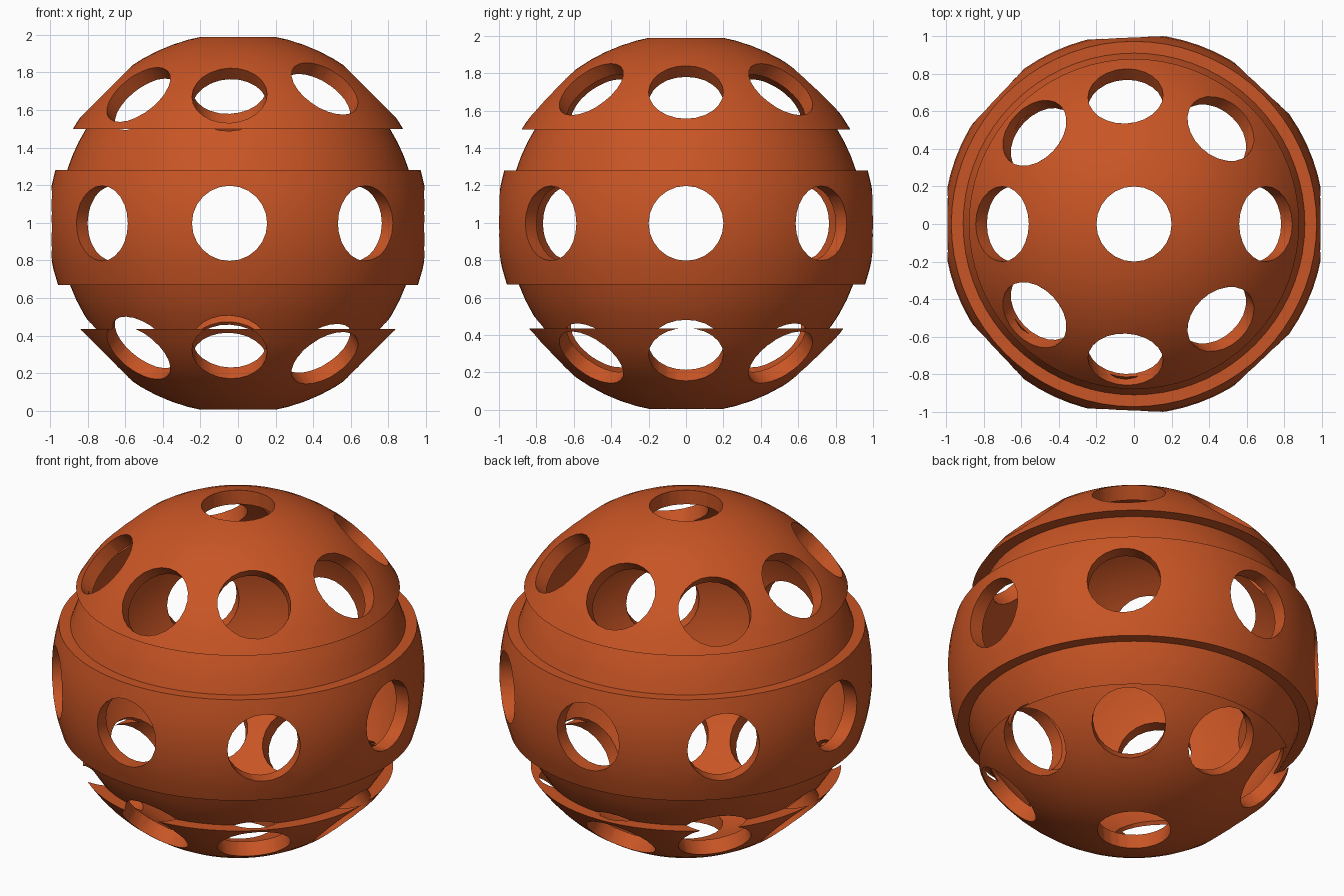
import bpy, bmesh, math
from mathutils import Vector, Matrix

if "Cube" in bpy.data.objects:
    bpy.data.objects.remove(bpy.data.objects["Cube"])

R, GROOVE, INNER = 1.012, 0.952, 0.93   # outer, groove and cavity radii
CZ = 0.997                              # centre height
HOLE = 0.2

mat = bpy.data.materials.new("burnt_orange")
mat.diffuse_color = (0.58, 0.09, 0.018, 1)
mat.use_nodes = True
mat.node_tree.nodes["Principled BSDF"].inputs["Base Color"].default_value = mat.diffuse_color


def make(name, bm):
    me = bpy.data.meshes.new(name)
    bmesh.ops.recalc_face_normals(bm, faces=bm.faces)
    bm.to_mesh(me)
    bm.free()
    ob = bpy.data.objects.new(name, me)
    bpy.context.collection.objects.link(ob)
    return ob


def arc(r, a0, a1):
    """Points on a circle of radius r between two latitudes (radians)."""
    n = max(2, round(abs(a1 - a0) / math.radians(5)))
    return [(r * math.cos(a0 + (a1 - a0) * i / n),
             r * math.sin(a0 + (a1 - a0) * i / n)) for i in range(n + 1)]


# Hollow ball: revolved closed profile with two stepped grooves
top = math.radians(85)
profile, lat = [], -top
for r, z in ((R, 0.435), (GROOVE, 0.67), (R, 1.28), (GROOVE, 1.5), (R, None)):
    end = top if z is None else math.asin((z - CZ) / r)
    profile += arc(r, lat, end)
    if z is not None:
        nxt = GROOVE if r == R else R
        lat = math.asin((z - CZ) / nxt)
profile += arc(INNER, top, -top)

bm = bmesh.new()
SEG = 72
rings = []
for i in range(SEG):
    a = 2 * math.pi * i / SEG
    rings.append([bm.verts.new((x * math.cos(a), x * math.sin(a), z + CZ)) for x, z in profile])
n = len(profile)
for i in range(SEG):
    p, q = rings[i], rings[(i + 1) % SEG]
    for j in range(n):
        k = (j + 1) % n
        bm.faces.new((p[j], q[j], q[k], p[k]))
ball = make("perforated_ball", bm)

# Hole cutters: 8 round the middle, 8 above, 8 below, and the two poles
bm = bmesh.new()


def add_hole(d, shift):
    shift = shift - d * shift.dot(d)
    rot = d.to_track_quat('Z', 'Y').to_matrix().to_4x4()
    m = Matrix.Translation(d * 0.98 + shift + Vector((0, 0, CZ))) @ rot
    bmesh.ops.create_cone(bm, cap_ends=True, segments=24, radius1=HOLE,
                          radius2=HOLE, depth=0.36, matrix=m)


for el in (-45, 0, 45):
    for i in range(8):
        e, a = math.radians(el), math.radians(45 * i)
        d = Vector((math.cos(e) * math.cos(a), math.cos(e) * math.sin(a), math.sin(e)))
        s = Vector((0, 0, 0))
        if i % 4:                       # drilled slightly off centre
            s.x = -0.045
        if i in (2, 6) and el:
            s.y = -0.04
        add_hole(d, s)
for s in (-1, 1):
    add_hole(Vector((0, 0, s)), Vector((0, 0, 0)))
cutter = make("hole_cutter", bm)
cutter.hide_render = True

# Cut the holes and apply
mod = ball.modifiers.new("holes", 'BOOLEAN')
mod.operation = 'DIFFERENCE'
mod.solver = 'EXACT'
mod.object = cutter
bpy.context.view_layer.update()
dg = bpy.context.evaluated_depsgraph_get()
cut = bpy.data.meshes.new_from_object(ball.evaluated_get(dg))
ball.modifiers.clear()
ball.data = cut
bpy.data.objects.remove(cutter)

ball.data.materials.clear()
ball.data.materials.append(mat)
for f in ball.data.polygons:
    f.material_index = 0
bpy.context.view_layer.objects.active = ball
ball.select_set(True)
bpy.ops.object.shade_smooth_by_angle(angle=math.radians(30))
